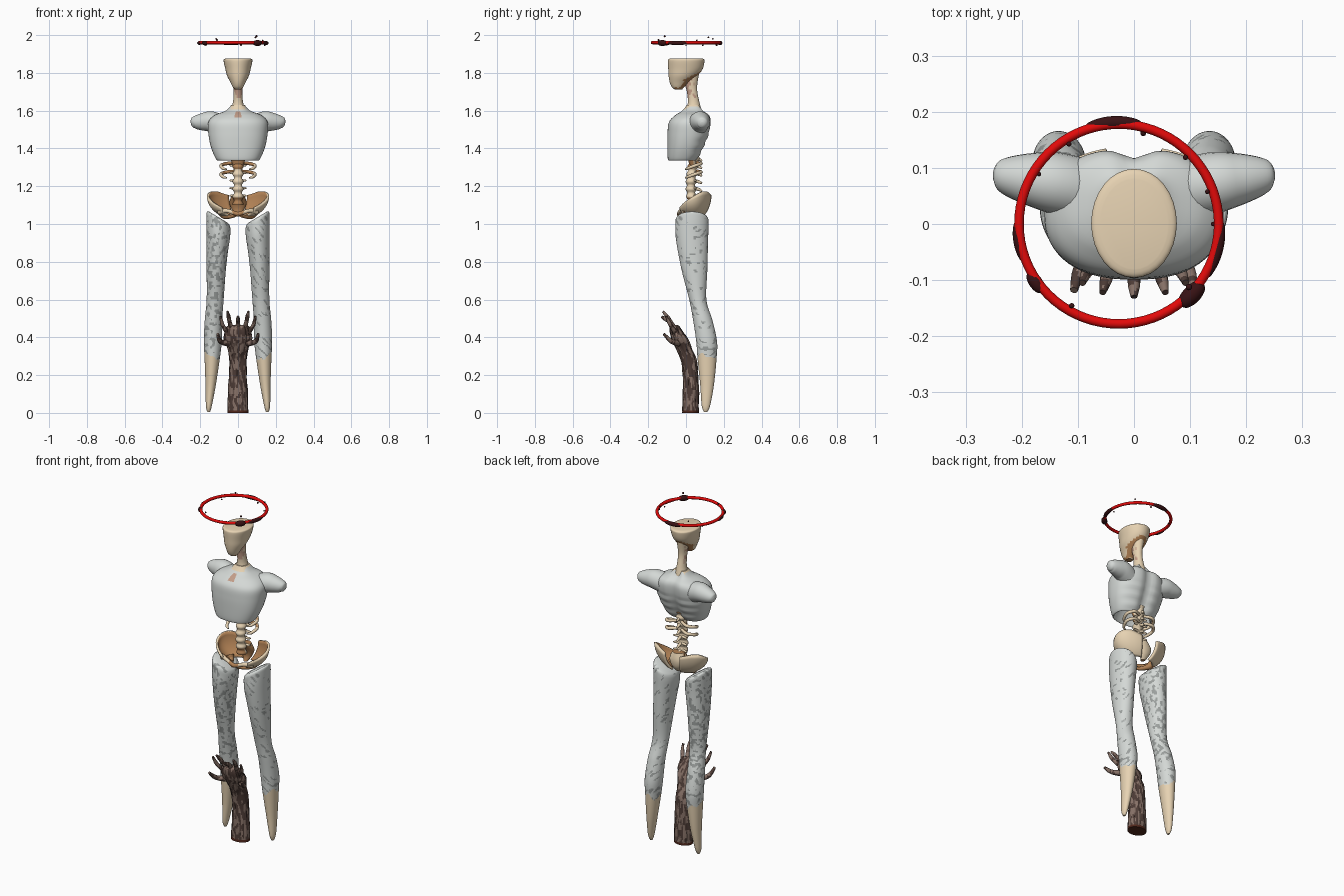
import bpy, bmesh, random
from math import sin, cos, pi, exp, radians, copysign
from mathutils import Vector, noise

random.seed(4)
if "Cube" in bpy.data.objects:
    bpy.data.objects.remove(bpy.data.objects["Cube"])

def material(name, r, g, b):
    m = bpy.data.materials.new(name)
    m.use_nodes = True
    m.diffuse_color = (r, g, b, 1)
    m.node_tree.nodes["Principled BSDF"].inputs["Base Color"].default_value = (r, g, b, 1)
    return m

RED = material("halo red", 0.76, 0.003, 0.003)
CLOT = material("dark clot", 0.04, 0.006, 0.007)
BONE = material("pale bone", 0.8, 0.65, 0.45)
BROWN = material("stained bone", 0.44, 0.22, 0.09)
ROSY = material("rosy bone", 0.55, 0.34, 0.25)
PALE = material("pale grey", 0.66, 0.69, 0.67)
DARK = material("mottled grey", 0.33, 0.35, 0.34)
BARK = material("bark brown", 0.075, 0.045, 0.037)
ASH = material("ashen brown", 0.24, 0.165, 0.135)
STUMP = material("stump red brown", 0.08, 0.02, 0.011)
parts = []

def finish(name, bm, mats, rule=None):
    if rule:
        bmesh.ops.recalc_face_normals(bm, faces=bm.faces)
        for f in bm.faces:
            f.material_index = rule(f.calc_center_median(), f.normal)
    me = bpy.data.meshes.new(name)
    bm.to_mesh(me)
    bm.free()
    for m in mats:
        me.materials.append(m)
    ob = bpy.data.objects.new(name, me)
    bpy.context.collection.objects.link(ob)
    parts.append(ob)
    return ob

def smooth_path(rows, steps):
    """Catmull-Rom interpolation of rows of numbers."""
    out = []
    for i in range(len(rows) - 1):
        a, b, c, d = (rows[max(0, min(len(rows) - 1, i + k))] for k in (-1, 0, 1, 2))
        for t in (s / steps for s in range(steps)):
            out.append([q + t / 2 * (r - p + t * (2*p - 5*q + 4*r - w + t * (3*(q - r) + w - p)))
                        for p, q, r, w in zip(a, b, c, d)])
    return out + [list(rows[-1])]

def skin(name, rings, mats, rule):
    """Bridge a list of closed rings and cap both ends."""
    bm = bmesh.new()
    loops = [[bm.verts.new(p) for p in ring] for ring in rings]
    for a, b in zip(loops, loops[1:]):
        for k in range(len(a)):
            bm.faces.new((a[k - 1], a[k], b[k], b[k - 1]))
    bm.faces.new(loops[0])
    bm.faces.new(loops[-1])
    bmesh.ops.recalc_face_normals(bm, faces=bm.faces)
    return finish(name, bm, mats, rule)

def loft(name, rows, mats, rule=None, n=32, steps=4, power=1.0, warp=None):
    """Rows are z, x min, x max, y min, y max."""
    rings = []
    for z, xa, xb, ya, yb in smooth_path(rows, steps):
        ring = []
        for k in range(n):
            c, s = cos(2 * pi * k / n), sin(2 * pi * k / n)
            p = Vector(((xa + xb) / 2 + (xb - xa) / 2 * copysign(abs(c) ** power, c),
                        (ya + yb) / 2 + (yb - ya) / 2 * copysign(abs(s) ** power, s), z))
            ring.append(warp(p, c, s) if warp else p)
        rings.append(ring)
    return skin(name, rings, mats, rule)

def tube(name, rows, mats, rule=None, n=12, steps=5):
    """Rows are x, y, z, radius."""
    pts = smooth_path(rows, steps)
    rings = []
    for i, p in enumerate(pts):
        a, b = pts[max(0, i - 1)], pts[min(len(pts) - 1, i + 1)]
        q = (Vector(b[:3]) - Vector(a[:3])).to_track_quat('Z', 'Y')
        rings.append([Vector(p[:3]) + q @ Vector((cos(2*pi*k/n), sin(2*pi*k/n), 0)) * p[3] for k in range(n)])
    return skin(name, rings, mats, rule)

def pair(name, rows, mats, rule=None, **kw):
    for side, s in (("left", 1), ("right", -1)):
        tube(side + "_" + name, [(s * x, y, z, r) for x, y, z, r in rows], mats, rule, **kw)

def sym(rows):
    return [(z, -x, x, ya, yb) for z, x, ya, yb in rows]

# Skull and neck
loft("skull", sym([(1.712, .018, -.06, -.02), (1.725, .028, -.075, -.01), (1.75, .04, -.086, .02),
                   (1.785, .058, -.092, .06), (1.82, .067, -.094, .088), (1.862, .076, -.096, .098),
                   (1.873, .073, -.092, .094), (1.877, .06, -.08, .08)]),
     [BONE, BROWN], lambda c, n: int(n.z < -.55 and c.y > -.06))
loft("neck", sym([(1.58, .045, .0, .085), (1.61, .036, .005, .08), (1.65, .026, .01, .07),
                  (1.7, .023, .005, .06), (1.74, .025, -.005, .06), (1.8, .032, -.01, .07)]),
     [BONE, ROSY], lambda c, n: int(c.z > 1.67 and n.y < .5 and noise.noise(c * 45) > -.02), steps=6)

# Torso, hollow underneath, with a groove along the back
def back_groove(p, c, s):
    if s > 0:
        p.y -= .018 * s * exp(-(p.x / .03) ** 2)
        p.y += .003 * s * sin(p.z * 130) * min(1, abs(p.x) / .05) * (p.z < 1.5)
    return p

def torso_colour(c, n):
    if n.y < 0 and c.y < 0 and (c.x / .016) ** 2 + ((c.z - 1.58) / .016) ** 2 < 1:
        return 2
    return int(c.z > 1.605 and abs(c.x) < .04 and c.y < .07)

loft("torso", sym([(1.46, .06, -.04, .05), (1.37, .1, -.075, .05), (1.338, .106, -.09, .055),
                   (1.35, .12, -.097, .068), (1.41, .144, -.099, .098), (1.48, .157, -.098, .125),
                   (1.54, .157, -.09, .135), (1.575, .125, -.058, .128), (1.6, .065, -.02, .1),
                   (1.63, .035, .004, .082)]),
     [PALE, BONE, ROSY], torso_colour, n=64, steps=6, power=.84, warp=back_groove)
pair("shoulder", [(.07, .055, 1.515, .055), (.14, .073, 1.541, .055), (.185, .08, 1.541, .047),
                  (.225, .085, 1.537, .035), (.242, .086, 1.532, .024), (.249, .086, 1.53, .01)], [PALE], n=24)

# Spine with vertebrae, processes and floating ribs
spine = []
for i in range(29):
    z = 1.1 + i * .01
    r = .022 + .006 * (i % 4 < 2)
    mid = .038 + .012 * cos((z - 1.2) * 14 + pi)
    spine.append((z, r, mid - r, mid + r))
loft("spine", sym(spine), [BONE, BROWN], lambda c, n: int(n.y < .1 and (c.z > 1.29 or c.z < 1.14)), n=20, steps=2)
for i in range(6):
    z = 1.15 + i * .04
    tube("spinous_process", [(0, .045, z, .009), (0, .07, z - .008, .008), (0, .085, z - .016, .004)], [BONE])
    pair("transverse_process", [(.01, .045, z, .008), (.035, .052, z, .006), (.045, .055, z, .003)], [BONE])
for z in (1.325, 1.28):
    pair("floating_rib", [(.015, .06, z, .008), (.06, .08, z - .005, .009), (.09, .05, z - .015, .009),
                          (.08, .01, z - .03, .008), (.06, -.003, z - .036, .004)],
         [BONE, BROWN], lambda c, n: int(n.y < -.1 and c.y > .05))
loft("rib_core", sym([(1.305, .026, .02, .055), (1.35, .04, .01, .055), (1.4, .045, .01, .05)]),
     [BONE, BROWN], lambda c, n: int(n.y < .3))

# Pelvis wings: an open bowl, stained inside
bm = bmesh.new()
grid = []
for t in (i / 24 for i in range(25)):
    a = radians(18 + 130 * t)
    top = 1.172 - .085 * max(0, t - .35) ** 1.2 / .6 - .02 * (1 - min(1, t * 5))
    grid.append([])
    for v in (j / 8 for j in range(9)):
        r = .5 + .5 * sin(v * pi / 2)
        grid[-1].append(bm.verts.new((.153 * r * sin(a), .045 + .082 * r * cos(a), 1.05 + (top - 1.05) * v ** 1.3)))
for a, b in zip(grid, grid[1:]):
    for j in range(8):
        bm.faces.new((a[j], b[j], b[j + 1], a[j + 1]))
wings = finish("pelvis_wings", bm, [BROWN, BONE])
wings.modifiers.new("mirror", 'MIRROR')
shell = wings.modifiers.new("shell", 'SOLIDIFY')
shell.thickness = .012
shell.material_offset = shell.material_offset_rim = 1
loft("sacrum", sym([(1.04, .012, .06, .085), (1.07, .03, .07, .105), (1.11, .045, .06, .11),
                    (1.15, .035, .03, .1)]), [BONE, BROWN], lambda c, n: int(n.y < .2))
pair("pubic_arch", [(.1, .0, 1.065, .016), (.06, -.025, 1.07, .011), (.025, -.035, 1.06, .011),
                    (0, -.036, 1.052, .012)], [BONE, BROWN], lambda c, n: int(n.y > 0 or abs(c.x) < .03))
pair("sit_bone", [(.085, .045, 1.06, .022), (.07, .035, 1.042, .016), (.045, .0, 1.038, .01),
                  (.015, -.03, 1.045, .009)], [BROWN])

# Legs with a slanted top, mottled upper part and bare bone tips
def slant(p, c, s):
    p.z += (abs(p.x) - .11) * .6 * max(0, min(1, (p.z - .85) / .15))
    return p

def leg_colour(c, n):
    edge = .29 + .4 * (abs(c.x) - .13) + .03 * noise.noise(c * 25)
    if c.z < edge:
        return 2
    if c.x < 0:
        return int(noise.noise(c * 50) > .14 + .5 * max(0, .55 - c.z))
    streak = noise.noise(Vector((c.x * 30, c.y * 30, c.z * 60 + c.x * 60)))
    return int(streak > .36 - 2 * max(0, edge + .12 - c.z))

LEG = [(.004, .148, .162, .095, .112), (.04, .138, .17, .083, .128), (.15, .117, .172, .075, .148),
       (.29, .096, .177, .061, .162), (.38, .086, .181, .054, .164), (.49, .084, .176, .038, .14),
       (.6, .076, .166, .017, .108), (.76, .064, .166, -.024, .113), (.92, .046, .167, -.053, .117),
       (1.0, .04, .168, -.056, .12), (1.03, .043, .165, -.053, .117), (1.04, .055, .152, -.038, .1)]
for side, s in (("left", 1), ("right", -1)):
    loft(side + "_leg", [(z, s * a, s * b, c, d) for z, a, b, c, d in LEG],
         [PALE, DARK, BONE], leg_colour, n=80, steps=18, warp=slant)

# Rising forearm and hand with bark-like grain
def bark_grain(p, c, s):
    d = noise.noise(Vector((c * 4, s * 4, p.z * 14))) * .006 * (p.z > .01)
    return p + Vector((c * d, s * d, 0))

def bark_colour(c, n):
    return 2 if c.z < .015 else int(noise.noise(Vector((c.x * 75, c.y * 75, c.z * 22))) > .03)

WOOD = [BARK, ASH, STUMP]
loft("forearm_and_palm", sym([(0, .055, -.02, .068), (.1, .051, -.017, .067), (.2, .047, -.016, .064),
                              (.28, .046, -.028, .055), (.34, .056, -.052, .03), (.39, .074, -.075, .01),
                              (.43, .07, -.085, -.018), (.455, .06, -.085, -.035), (.465, .045, -.075, -.045)]),
     WOOD, bark_colour, n=64, steps=10, warp=bark_grain)
tube("middle_finger", [(0, -.06, .44, .014), (0, -.082, .48, .011), (0, -.108, .496, .011),
                       (0, -.13, .51, .006)], WOOD, bark_colour)
pair("inner_finger", [(.033, -.055, .44, .014), (.044, -.08, .48, .011), (.05, -.1, .51, .011),
                      (.056, -.122, .537, .006)], WOOD, bark_colour)
pair("outer_finger", [(.05, -.05, .42, .015), (.073, -.073, .45, .011), (.085, -.088, .475, .01),
                      (.092, -.105, .512, .006)], WOOD, bark_colour)
pair("thumb", [(.05, -.04, .37, .018), (.08, -.062, .372, .014), (.098, -.085, .385, .012),
               (.107, -.118, .418, .007)], WOOD, bark_colour)

# Halo ring with clots and droplets
CX, R, HZ = -.027, .178, 1.96
bpy.ops.mesh.primitive_torus_add(location=(CX, 0, HZ), major_radius=R, minor_radius=.0085,
                                 major_segments=72, minor_segments=16)
bpy.context.object.name = "halo"
bpy.context.object.data.materials.append(RED)
parts.append(bpy.context.object)
for a, span, r in ((93, 17, .0115), (215, 7, .012), (316, 9, .016), (345, 18, .0105), (190, 12, .0095)):
    rows = []
    for k in range(-6, 7):
        t = radians(a + span * k / 6)
        rows.append((CX + (R + .003) * cos(t), (R + .003) * sin(t), HZ - .002, r * (1.02 - (k / 6) ** 2) ** .4))
    tube("halo_clot", rows, [CLOT], steps=2)
for a, dz in ((122, .02), (148, -.014), (45, .028), (20, .012), (0, -.015), (240, .014), (318, .034), (75, -.012)):
    t = radians(a)
    bpy.ops.mesh.primitive_uv_sphere_add(segments=10, ring_count=6, radius=random.uniform(.004, .006),
                                         location=(CX + (R - .01) * cos(t), (R - .01) * sin(t), HZ + dz))
    bpy.context.object.name = "halo_droplet"
    bpy.context.object.data.materials.append(CLOT)
    parts.append(bpy.context.object)

# Smooth shading that keeps the sharp edges
bpy.ops.object.select_all(action='DESELECT')
for ob in parts:
    ob.select_set(True)
bpy.context.view_layer.objects.active = parts[0]
bpy.ops.object.shade_smooth_by_angle(angle=radians(45))
